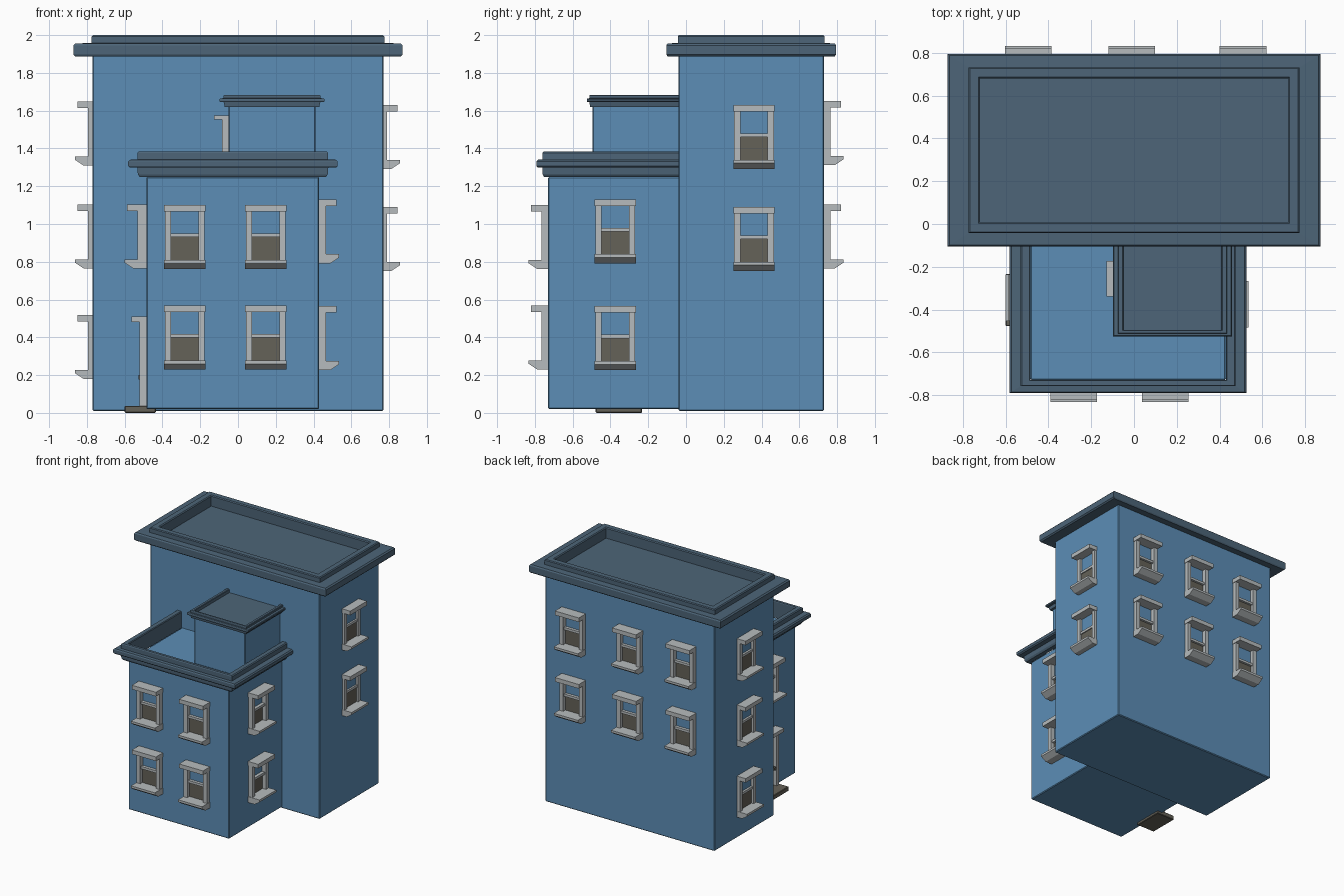
import bpy, bmesh, math
from mathutils import Matrix, Vector

if "Cube" in bpy.data.objects:
    bpy.data.objects.remove(bpy.data.objects["Cube"])


def material(name, rgb):
    m = bpy.data.materials.new(name)
    m.diffuse_color = (*rgb, 1)
    m.use_nodes = True
    m.node_tree.nodes["Principled BSDF"].inputs["Base Color"].default_value = m.diffuse_color
    return m


BLUE = material("wall blue", (0.107, 0.270, 0.468))
SLATE = material("slate trim", (0.074, 0.130, 0.188))
GREY = material("light grey frame", (0.47, 0.50, 0.51))
BROWN = material("dark brown pane", (0.130, 0.122, 0.098))


def finish(bm, name, mats, matrix=None):
    bmesh.ops.recalc_face_normals(bm, faces=bm.faces)
    me = bpy.data.meshes.new(name)
    bm.to_mesh(me)
    bm.free()
    for m in mats:
        me.materials.append(m)
    ob = bpy.data.objects.new(name, me)
    if matrix:
        ob.matrix_world = matrix
    bpy.context.collection.objects.link(ob)
    return ob


def prism(bm, profile, u0, u1, mat=0):
    """Extrude a (depth outward, z) profile along x; the wall faces -y."""
    a = [bm.verts.new((u0, -d, z)) for d, z in profile]
    b = [bm.verts.new((u1, -d, z)) for d, z in profile]
    n = len(a)
    faces = [bm.faces.new(a), bm.faces.new(b[::-1])]
    faces += [bm.faces.new((a[i], b[i], b[(i + 1) % n], a[(i + 1) % n])) for i in range(n)]
    for f in faces:
        f.material_index = mat


def slab(bm, u0, u1, d0, d1, z0, z1, mat=0):
    prism(bm, [(d0, z0), (d1, z0), (d1, z1), (d0, z1)], u0, u1, mat)


def block(name, x0, x1, y0, y1, z0, z1, mat, bevel=0.006):
    bm = bmesh.new()
    slab(bm, x0, x1, -y1, -y0, z0, z1)
    if bevel:
        bmesh.ops.bevel(bm, geom=bm.edges[:], offset=bevel, segments=1, affect='EDGES')
    return finish(bm, name, [mat])


def cornice(name, x0, x1, y0, y1, profile, closed, ky=0.63):
    """Sweep an (offset, z) profile round a roof edge; open runs end at the tower."""
    path = [(x0, y1, -1, 1 if closed else 0), (x0, y0, -1, -1),
            (x1, y0, 1, -1), (x1, y1, 1, 1 if closed else 0)]
    bm = bmesh.new()
    rings = [[bm.verts.new((x + sx * o, y + sy * o * (ky if o > 0 else 1), z))
              for o, z in profile] for x, y, sx, sy in path]
    n = len(profile)
    for k in range(4 if closed else 3):
        a, b = rings[k], rings[(k + 1) % 4]
        for i in range(n):
            j = (i + 1) % n
            bm.faces.new((a[i], a[j], b[j], b[i]))
    if not closed:
        bm.faces.new(rings[0])
        bm.faces.new(rings[3])
    return finish(bm, name, [SLATE])


def place(side, u, d):
    """Matrix for a part on a wall: u along the wall, d the wall plane coordinate."""
    turn = {"front": 0, "right": 90, "back": 180, "left": -90}[side]
    pos = (u, d, 0) if side in ("front", "back") else (d, u, 0)
    return Matrix.Translation(Vector(pos)) @ Matrix.Rotation(math.radians(turn), 4, 'Z')


def window(side, u, wall, top, p):
    """Sash window; p is how far the jambs stand out of the wall."""
    bm = bmesh.new()
    w, z1, z0 = 0.109, top, top - 0.338
    back = -0.01
    slab(bm, -w, w, back, p + 0.055, z1 - 0.034, z1)                       # lintel
    e = p + 0.068
    prism(bm, [(back, z0), (e - 0.045, z0), (e, z0 + 0.03),
               (e, z0 + 0.048), (back, z0 + 0.048)], -w, w)                # sill
    for s in (-1, 1):                                                      # jambs
        a, b = sorted((s * 0.072, s * 0.105))
        slab(bm, a, b, back, p, z0 + 0.048, z1 - 0.034)
    slab(bm, -0.072, 0.072, back, p * 0.7, z0 + 0.168, z0 + 0.188)         # sash rail
    slab(bm, -0.072, 0.072, -0.002, 0.006, z0 + 0.048, z0 + 0.168, 1)      # lower pane
    finish(bm, side + "_window", [GREY, BROWN], place(side, u, wall))


def door(name, u, wall, z0, z1, w, k):
    bm = bmesh.new()
    slab(bm, -w, w, -0.01, 0.078, z1 - 0.03 * k, z1)                       # lintel
    for s in (-1, 1):                                                      # jambs
        a, b = sorted((s * (w - 0.035 * k), s * (w - 0.004)))
        slab(bm, a, b, -0.01, 0.036, z0, z1 - 0.03 * k)
    slab(bm, -w + 0.035 * k, w - 0.035 * k, -0.002, 0.007, z0, z1 - 0.03 * k, 1)
    slab(bm, w - 0.07 * k, w - 0.05 * k, 0, 0.042, z0 + 0.3 * (z1 - z0),
         z0 + 0.3 * (z1 - z0) + 0.022 * k, 1)                              # handle
    finish(bm, name, [GREY, BROWN], place("left", u, wall))


# Main tower with its cornice and sunken roof
block("tower_walls", -0.77, 0.77, -0.04, 0.73, 0.01, 1.9, BLUE)
cornice("tower_cornice", -0.77, 0.77, -0.04, 0.73,
        [(-0.05, 1.895), (0.092, 1.888), (0.102, 1.898), (0.102, 1.946), (0.092, 1.956),
         (0.005, 1.958), (0.005, 1.993), (-0.002, 2.0), (-0.043, 2.0), (-0.05, 1.993)], True)
block("tower_roof", -0.73, 0.73, 0.0, 0.69, 1.89, 1.912, SLATE, 0)

# Front wing, open roof terrace with parapet
block("wing_walls", -0.485, 0.43, -0.73, -0.035, 0.02, 1.25, BLUE)
cornice("wing_cornice", -0.485, 0.43, -0.73, -0.035,
        [(0, 1.248), (0.035, 1.248), (0.045, 1.262), (0.048, 1.298), (0.088, 1.298),
         (0.097, 1.307), (0.097, 1.331), (0.088, 1.34), (0.046, 1.342), (0.046, 1.377),
         (0.039, 1.384), (0.005, 1.384), (0, 1.378)], False)

# Stair head on the terrace
block("stair_head_walls", -0.05, 0.41, -0.495, -0.035, 1.245, 1.63, BLUE, 0.004)
cornice("stair_head_cornice", -0.05, 0.41, -0.495, -0.035,
        [(0, 1.62), (0.02, 1.62), (0.026, 1.645), (0.044, 1.645), (0.048, 1.65),
         (0.048, 1.66), (0.044, 1.665), (0.026, 1.666), (0.026, 1.68),
         (0.022, 1.684), (0.004, 1.684), (0, 1.68)], False)
block("stair_head_roof", -0.05, 0.41, -0.495, -0.035, 1.62, 1.655, SLATE, 0)

# Windows, wall by wall
for u in (-0.282, 0.147):
    for top in (1.10, 0.568):
        window("front", u, -0.73, top, 0.035)
for top in (1.13, 0.565):
    window("right", -0.375, 0.43, top, 0.037)
for top in (1.63, 1.09):
    window("right", 0.36, 0.77, top, 0.02)
for u in (-0.495, -0.01, 0.51):
    for top in (1.65, 1.103):
        window("back", u, 0.73, top, 0.035)
for top in (1.648, 1.103, 0.518):
    window("left", 0.33, -0.77, top, 0.025)
window("left", -0.345, -0.485, 1.103, 0.047)

# Doors and doorstep
door("entrance_door", -0.355, -0.485, 0.035, 0.51, 0.115, 1.0)
door("terrace_door", -0.257, -0.05, 1.245, 1.575, 0.083, 0.7)
block("doorstep", -0.6, -0.435, -0.478, -0.233, 0, 0.037, BROWN, 0.004)
